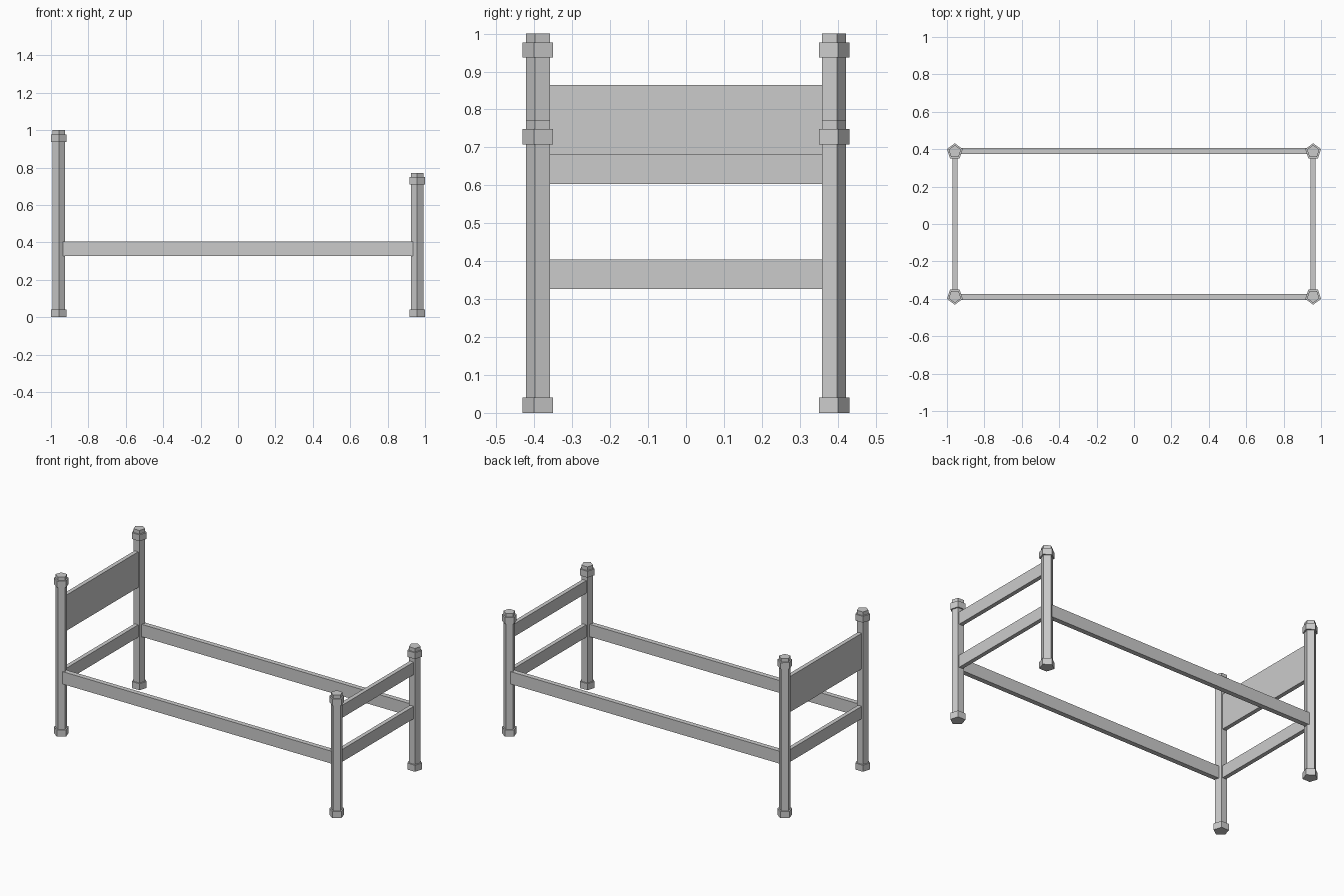
import bpy, bmesh
from math import sin, cos, tau

if "Cube" in bpy.data.objects:
    bpy.data.objects.remove(bpy.data.objects["Cube"])

PX, PY = 0.958, 0.387          # post centres
POST_R, CAP_R = 0.035, 0.0443  # pentagon radii


def finish(bm, name):
    bmesh.ops.recalc_face_normals(bm, faces=bm.faces)
    mesh = bpy.data.meshes.new(name)
    bm.to_mesh(mesh)
    bm.free()
    obj = bpy.data.objects.new(name, mesh)
    bpy.context.collection.objects.link(obj)
    return obj


def prism(bm, x, y, side, r, z0, z1):
    """Five-sided prism with one corner pointing outwards along side * y."""
    ring = [(x + r * sin(i * tau / 5), y + side * r * cos(i * tau / 5)) for i in range(5)]
    low = [bm.verts.new((px, py, z0)) for px, py in ring]
    top = [bm.verts.new((px, py, z1)) for px, py in ring]
    bm.faces.new(low)
    bm.faces.new(top)
    for i in range(5):
        j = (i + 1) % 5
        bm.faces.new((low[i], low[j], top[j], top[i]))


def post(name, x, side, height):
    bm = bmesh.new()
    y = side * PY
    prism(bm, x, y, side, POST_R, 0.002, height)
    prism(bm, x, y, side, CAP_R, 0, 0.041)                             # foot
    prism(bm, x, y, side, CAP_R, height - 0.063, height - 0.023)       # collar
    finish(bm, name)


def board(name, x0, x1, y0, y1, z0, z1):
    bm = bmesh.new()
    bmesh.ops.create_cube(bm, size=1)
    for v in bm.verts:
        v.co = (x1 if v.co.x > 0 else x0, y1 if v.co.y > 0 else y0, z1 if v.co.z > 0 else z0)
    finish(bm, name)


# Posts and long side rails
for side, label in ((-1, "front"), (1, "back")):
    post("head_post_" + label, -PX, side, 1.0)
    post("foot_post_" + label, PX, side, 0.771)
    ya, yb = sorted((side * 0.375, side * 0.406))
    board("side_rail_" + label, -PX, PX, ya, yb, 0.327, 0.405)


# Cross boards between the posts at each end
def cross(name, x, z0, z1):
    board(name, x - 0.013, x + 0.013, -0.375, 0.375, z0, z1)


cross("head_rail", -PX, 0.327, 0.405)
cross("foot_rail", PX, 0.327, 0.405)
cross("headboard", -PX, 0.64, 0.864)
cross("footboard", PX, 0.604, 0.683)
